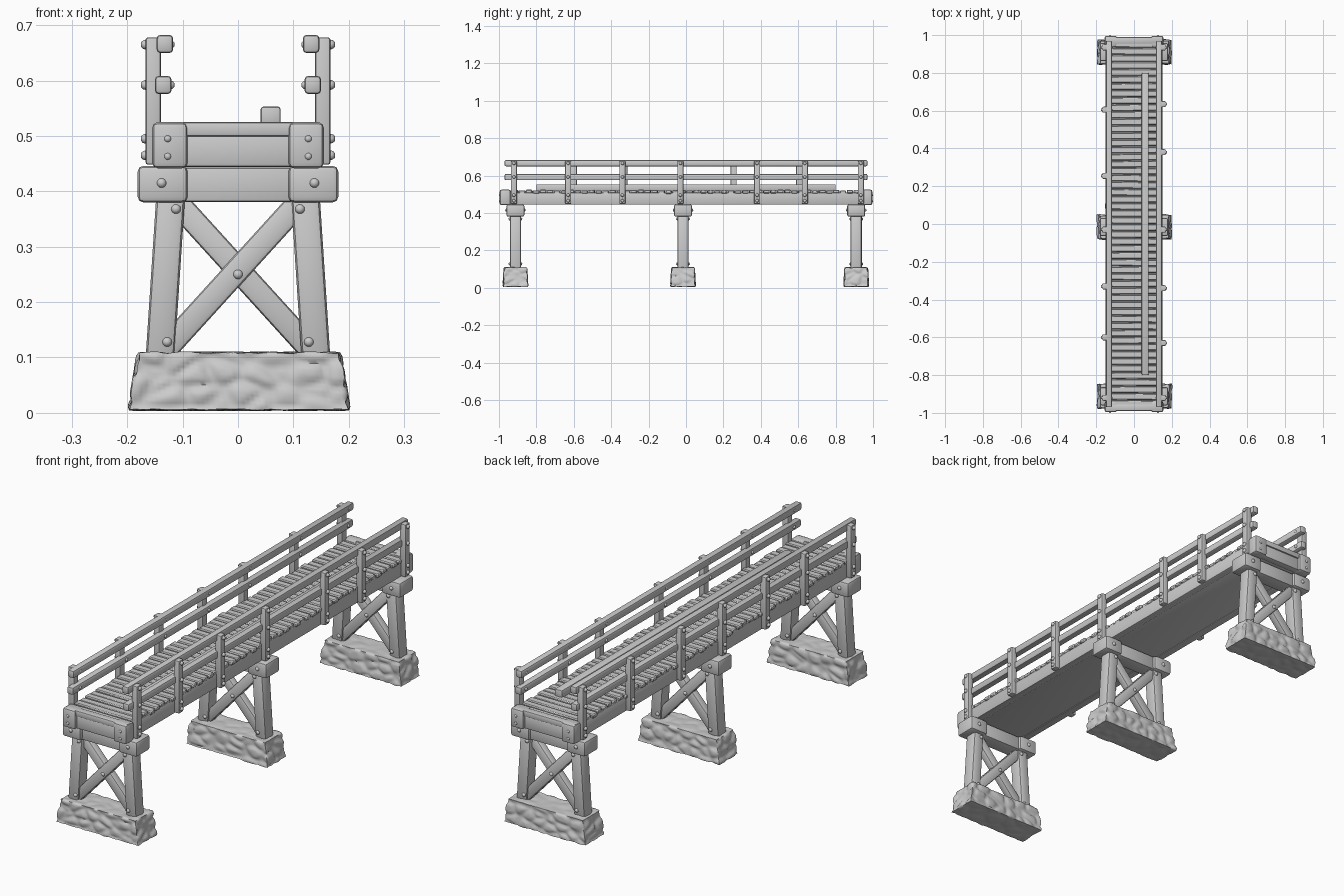
import bpy, bmesh, math, random
from mathutils import Vector, Matrix, noise

random.seed(4)
cube = bpy.data.objects.get("Cube")
if cube:
    bpy.data.objects.remove(cube)

grey = bpy.data.materials.new("weathered_grey")
grey.use_nodes = True
colour = (0.6, 0.6, 0.6, 1)
grey.diffuse_color = colour
grey.node_tree.nodes["Principled BSDF"].inputs["Base Color"].default_value = colour


def finish(name, bm, angle=40):
    """Turn a bmesh into a smooth-shaded grey object."""
    bmesh.ops.recalc_face_normals(bm, faces=bm.faces)
    mesh = bpy.data.meshes.new(name)
    bm.to_mesh(mesh)
    bm.free()
    mesh.materials.append(grey)
    obj = bpy.data.objects.new(name, mesh)
    bpy.context.collection.objects.link(obj)
    bpy.ops.object.select_all(action="DESELECT")
    obj.select_set(True)
    bpy.context.view_layer.objects.active = obj
    bpy.ops.object.shade_smooth_by_angle(angle=math.radians(angle))
    return obj


def add_box(bm, centre, size, bevel=0.006, rot=None, segments=2):
    """Add a bevelled box."""
    part = bmesh.new()
    bmesh.ops.create_cube(part, size=1)
    bmesh.ops.scale(part, vec=size, verts=part.verts)
    bmesh.ops.bevel(part, geom=part.edges[:], offset=bevel, segments=segments,
                    affect="EDGES", profile=0.5)
    matrix = Matrix.Translation(centre) @ (rot or Matrix()).to_4x4()
    bmesh.ops.transform(part, matrix=matrix, verts=part.verts)
    temp = bpy.data.meshes.new("temp")
    part.to_mesh(temp)
    part.free()
    bm.from_mesh(temp)
    bpy.data.meshes.remove(temp)


def add_strut(bm, start, end, width, depth, bevel=0.008):
    """Add a timber leaning in the x-z plane."""
    a, b = Vector(start), Vector(end)
    d = b - a
    rot = Matrix.Rotation(math.atan2(d.x, d.z), 3, "Y")
    add_box(bm, (a + b) / 2, (width, depth, d.length), bevel, rot)


def add_bolt(bm, place, radius=0.009):
    bmesh.ops.create_icosphere(bm, subdivisions=2, radius=radius,
                               matrix=Matrix.Translation(place))


def stone_base(name, y):
    """Tapered footing with a surface of lumpy rounded stones."""
    bm = bmesh.new()
    bmesh.ops.create_cube(bm, size=1)
    bmesh.ops.scale(bm, vec=(0.38, 0.126, 0.104), verts=bm.verts)
    long_edges = [e for e in bm.edges if abs(e.verts[0].co.x - e.verts[1].co.x) > 0.1]
    bmesh.ops.subdivide_edges(bm, edges=long_edges, cuts=2)
    bmesh.ops.subdivide_edges(bm, edges=bm.edges[:], cuts=15, use_grid_fill=True)
    bm.normal_update()
    moved = []
    for v in bm.verts:
        x, h, z = v.co.x, v.co.y, v.co.z
        taper = 1 - 0.85 * z
        seed = Vector((x, h + y, z * 1.4)) * 17
        near = noise.voronoi(seed)[0]
        lump = min(near[1] - near[0], 0.35) * 0.028 - 0.006
        if z > 0.05 or z < -0.05:
            lump *= 0.4
        p = Vector((x * taper, h * taper, z)) + v.normal * lump
        moved.append((v, p))
    for v, p in moved:
        v.co = p + Vector((0.002, y, 0.057))
        v.co.z = max(v.co.z, 0)
    bmesh.ops.smooth_vert(bm, verts=bm.verts, factor=0.4, use_axis_x=True,
                          use_axis_y=True, use_axis_z=True)
    finish(name, bm, 60)


# Three trestle piers
for label, y in (("front", -0.912), ("middle", -0.016), ("back", 0.91)):
    stone_base(label + "_stone_base", y)

    legs, caps, bolts = bmesh.new(), bmesh.new(), bmesh.new()
    for s in (-1, 1):
        add_strut(legs, (s * 0.141, y, 0.095), (s * 0.121, y, 0.40), 0.052, 0.06, 0.011)
        add_box(caps, (s * 0.136, y, 0.413), (0.09, 0.096, 0.066), 0.010)
        for f in (-1, 1):
            add_bolt(bolts, (s * 0.112, y + f * 0.028, 0.368))
            add_bolt(bolts, (s * 0.128, y + f * 0.028, 0.128))
            add_bolt(bolts, (s * 0.138, y + f * 0.046, 0.415))
    add_box(caps, (0, y, 0.412), (0.2, 0.07, 0.062), 0.005)
    for f in (-1, 1):
        add_bolt(bolts, (0, y + f * 0.02, 0.25))
    finish(label + "_legs", legs)
    finish(label + "_cap", caps)
    finish(label + "_pier_bolts", bolts)

    braces = bmesh.new()
    for s in (-1, 1):
        add_strut(braces, (s * 0.135, y + s * 0.004, 0.11),
                  (-s * 0.115, y + s * 0.004, 0.385), 0.044, 0.036)
    finish(label + "_cross_braces", braces)

# Deck body
bm = bmesh.new()
add_box(bm, (0, 0, 0.476), (0.24, 1.92, 0.055), 0.004)
for s in (-1, 1):
    add_box(bm, (s * 0.128, 0, 0.477), (0.034, 1.94, 0.064), 0.005)
finish("deck_beams", bm)

# Deck planks, slightly uneven
bm = bmesh.new()
count, span = 52, 1.94
pitch = span / count
for i in range(count):
    y = -span / 2 + pitch * (i + 0.5)
    tilt = Matrix.Rotation(random.uniform(-0.012, 0.012), 3, "Z")
    size = (0.293 + random.uniform(-0.006, 0.008), pitch * 0.9, 0.018)
    add_box(bm, (random.uniform(-0.003, 0.003), y, 0.513 + random.uniform(-0.002, 0.003)),
            size, 0.004, tilt, 1)
finish("deck_planks", bm)

# Bolted end beams
for label, f in (("front", -1), ("back", 1)):
    bm = bmesh.new()
    add_box(bm, (0, f * 0.967, 0.473), (0.25, 0.034, 0.058), 0.006)
    add_box(bm, (0, f * 0.972, 0.512), (0.30, 0.034, 0.026), 0.005)
    for s in (-1, 1):
        add_box(bm, (s * 0.123, f * 0.967, 0.483), (0.064, 0.058, 0.083), 0.010)
        for z in (0.463, 0.495):
            add_bolt(bm, (s * 0.127, f * 0.993, z), 0.007)
    finish(label + "_end_beam", bm)

# Railings
post_places = {"left": (1, (-0.92, -0.63, -0.34, -0.03, 0.38, 0.635, 0.935)),
               "right": (-1, (-0.92, -0.60, -0.33, -0.03, 0.255, 0.605, 0.935))}
for side, (s, places) in post_places.items():
    posts, bolts, rails = bmesh.new(), bmesh.new(), bmesh.new()
    for y in places:
        add_box(posts, (s * 0.153, y, 0.563), (0.028, 0.032, 0.23), 0.005)
        for z in (0.465, 0.495, 0.592, 0.665):
            add_bolt(bolts, (s * 0.167, y, z))
        for z in (0.592, 0.665):
            add_bolt(bolts, (s * 0.122, y, z), 0.008)
    finish(side + "_rail_posts", posts)
    finish(side + "_rail_bolts", bolts)
    for x, z in ((0.132, 0.666), (0.135, 0.592)):
        add_box(rails, (s * x, 0, z), (0.030, 1.94, 0.033), 0.007)
    finish(side + "_rails", rails)

# Loose guide beam lying along the deck
bm = bmesh.new()
add_box(bm, (0.059, 0, 0.535), (0.036, 1.6, 0.036), 0.005)
finish("deck_guide_beam", bm)
